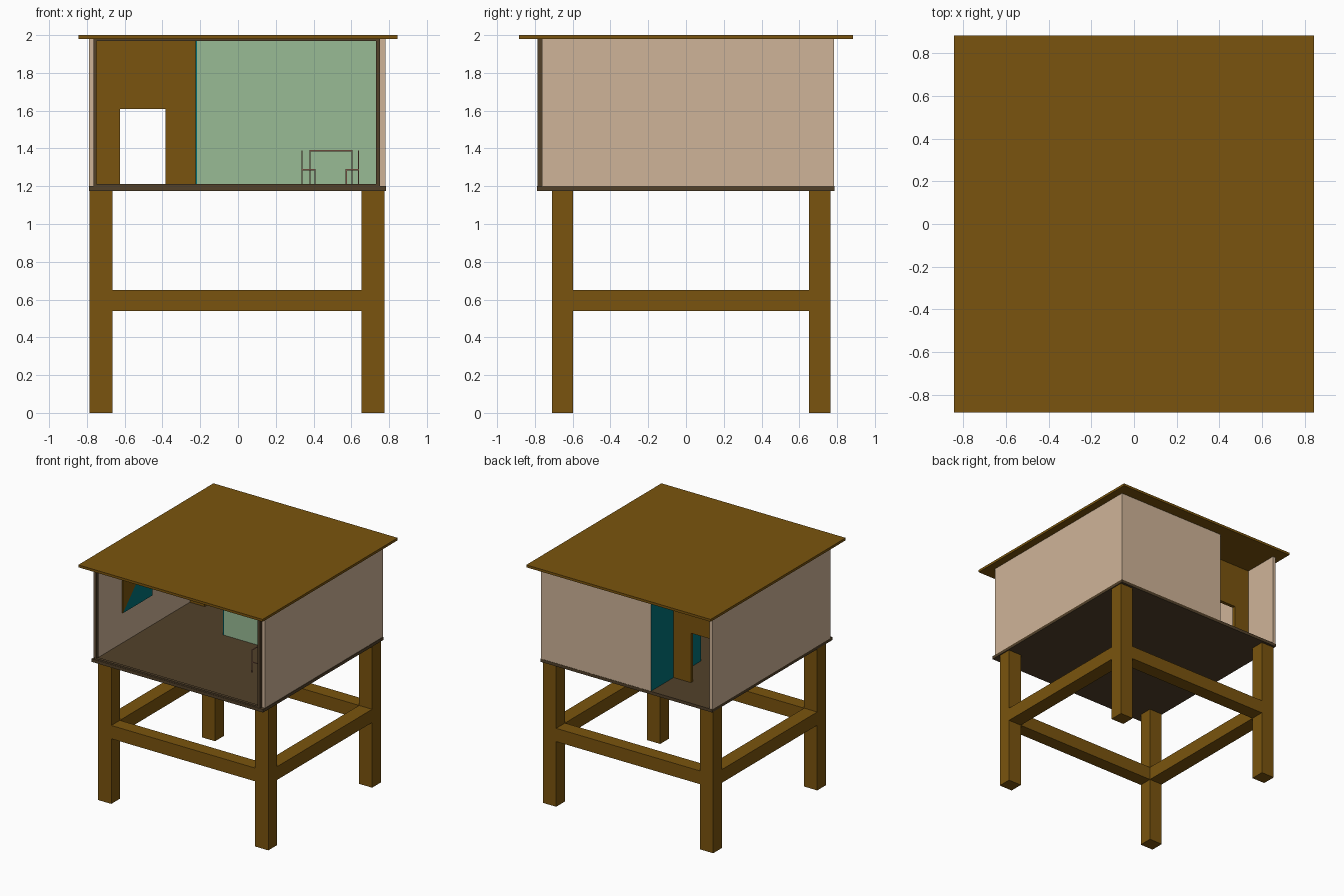
import bpy, bmesh

if "Cube" in bpy.data.objects:
    bpy.data.objects.remove(bpy.data.objects["Cube"])


def material(name, r, g, b):
    lin = [(c / 255 / 12.92) if c < 10 else ((c / 255 + 0.055) / 1.055) ** 2.4 for c in (r, g, b)]
    m = bpy.data.materials.new(name)
    m.diffuse_color = (*lin, 1)
    m.use_nodes = True
    m.node_tree.nodes["Principled BSDF"].inputs["Base Color"].default_value = m.diffuse_color
    return m


WOOD = material("wood brown", 122, 84, 14)
DARK = material("dark brown", 82, 65, 42)
TAN = material("wall tan", 207, 180, 152)
GREEN = material("pale green", 152, 187, 149)
TEAL = material("teal", 0, 113, 120)
ROD = material("pinkish rod", 165, 115, 95)


def mesh_object(name, bm, mat):
    me = bpy.data.meshes.new(name)
    bm.to_mesh(me)
    bm.free()
    me.materials.append(mat)
    ob = bpy.data.objects.new(name, me)
    bpy.context.collection.objects.link(ob)
    return ob


def boxes(name, mat, *spans):
    """One object made of boxes given as (x0, x1, y0, y1, z0, z1)."""
    bm = bmesh.new()
    for x0, x1, y0, y1, z0, z1 in spans:
        for v in bmesh.ops.create_cube(bm, size=1)["verts"]:
            v.co = (x1 if v.co.x > 0 else x0, y1 if v.co.y > 0 else y0, z1 if v.co.z > 0 else z0)
    return mesh_object(name, bm, mat)


# Stand: four legs joined by flush rails
LX, RX = (-0.785, -0.665), (0.655, 0.775)
FY, BY = (-0.71, -0.598), (0.65, 0.765)
for xn, xs in (("left", LX), ("right", RX)):
    for yn, ys in (("front", FY), ("back", BY)):
        boxes(f"{yn}_{xn}_leg", WOOD, (*xs, *ys, 0, 1.175))
    boxes(f"{xn}_rail", WOOD, (*xs, FY[1], BY[0], 0.54, 0.65))
for yn, ys in (("front", FY), ("back", BY)):
    boxes(f"{yn}_rail", WOOD, (LX[1], RX[0], *ys, 0.54, 0.65))

# Floor and roof
boxes("floor", DARK, (-0.79, 0.783, -0.79, 0.785, 1.175, 1.2))
boxes("roof", WOOD, (-0.845, 0.845, -0.885, 0.885, 1.98, 2.0))

# Outer walls; the back one leaves the entrance alcove open
Z = (1.2, 1.98)
boxes("left_wall", TAN, (-0.79, -0.762, -0.762, 0.783, *Z))
boxes("right_wall", TAN, (0.752, 0.78, -0.762, 0.783, *Z))
boxes("back_wall", TAN, (-0.225, 0.752, 0.757, 0.783, *Z))

# Frame around the open front
F = (-0.787, -0.762)
boxes("front_frame", DARK,
      (-0.766, -0.748, *F, *Z), (0.73, 0.752, *F, *Z),
      (-0.748, 0.73, *F, 1.2, 1.212), (-0.748, 0.73, *F, 1.97, 1.98))

# Inner walls
boxes("green_wall", GREEN, (-0.218, 0.752, 0.125, 0.14, *Z))
boxes("teal_wall", TEAL, (-0.226, -0.218, 0.125, 0.78, *Z))
P = (0.457, 0.485)
boxes("doorway_partition", WOOD,
      (-0.762, -0.625, *P, *Z), (-0.385, -0.226, *P, *Z), (-0.625, -0.385, *P, 1.61, 1.98))

# Two-colour panel on the inside of the left wall
def wall_triangle(name, mat, points):
    bm = bmesh.new()
    base = bm.faces.new([bm.verts.new((-0.762, y, z)) for y, z in points])
    ext = bmesh.ops.extrude_face_region(bm, geom=[base])["geom"]
    for v in ext:
        if isinstance(v, bmesh.types.BMVert):
            v.co.x += 0.008
    bmesh.ops.recalc_face_normals(bm, faces=bm.faces)
    return mesh_object(name, bm, mat)


wall_triangle("panel_lower_half", TEAL, [(-0.43, 1.45), (-0.04, 1.45), (-0.04, 1.85)])
wall_triangle("panel_upper_half", WOOD, [(-0.43, 1.45), (-0.04, 1.85), (-0.43, 1.85)])

# Small chair of thin rods
T = 0.006
y0, y1 = -0.30, -0.06
rods = []
for x, xi in ((0.335, 0.405), (0.634, 0.57)):
    a, b = min(x, xi), max(x, xi) + T
    for y in (y0, y1):
        rods += [(x, x + T, y, y + T, 1.2, 1.39), (xi, xi + T, y, y + T, 1.2, 1.29),
                 (a, b, y, y + T, 1.284, 1.29)]
    rods.append((x, x + T, y0, y1, 1.384, 1.39))
rods += [(0.378, 0.384, y1, y1 + T, 1.2, 1.39), (0.6, 0.606, y1, y1 + T, 1.2, 1.39),
         (0.378, 0.606, y1, y1 + T, 1.384, 1.392)]
boxes("rod_chair", ROD, *rods)
